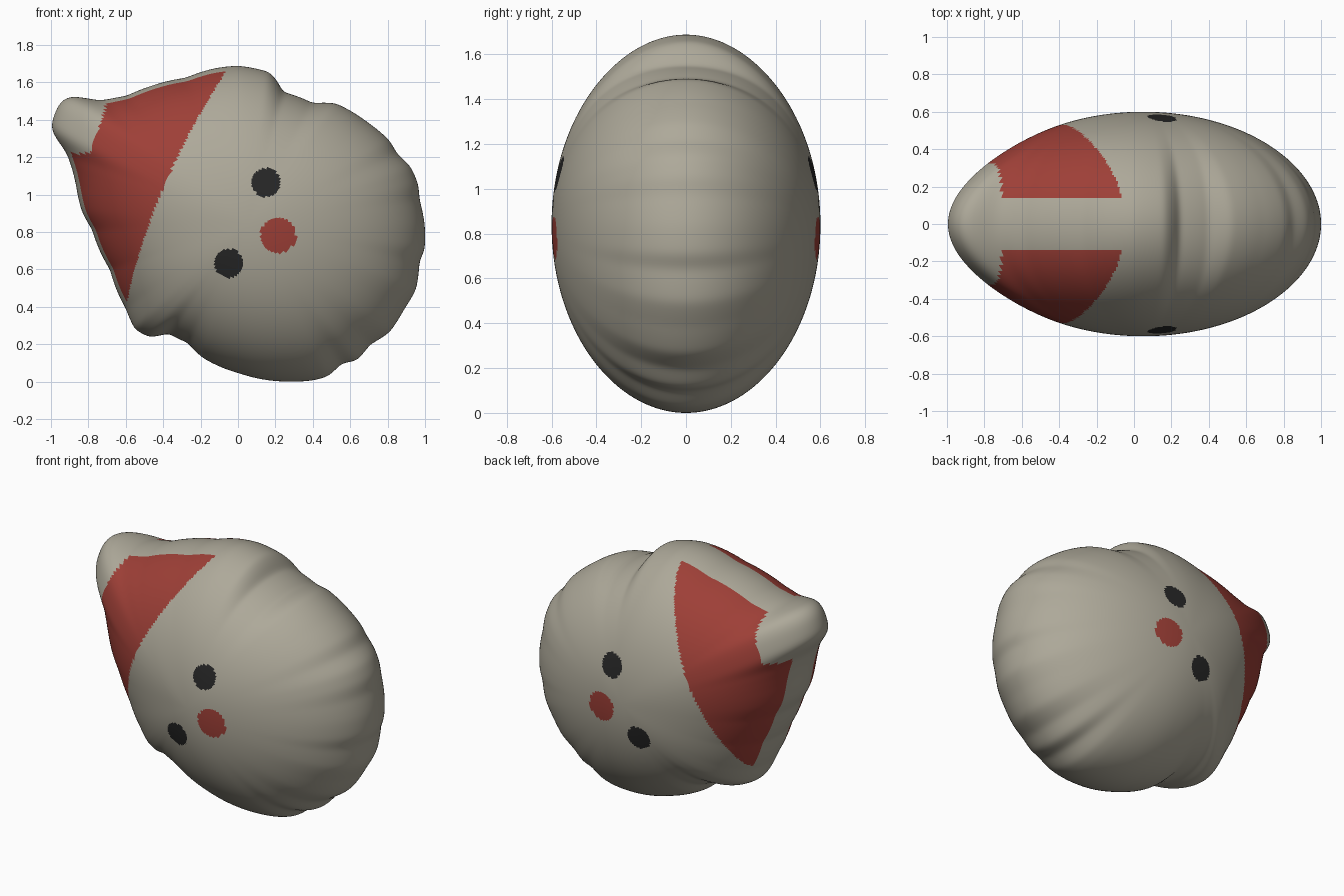
import bpy, bmesh, math

if "Cube" in bpy.data.objects:
    bpy.data.objects.remove(bpy.data.objects["Cube"])

# Side outline (x, z) of the plump body, clockwise from the ear
OUTLINE = [(-1, 1.36), (-.985, 1.42), (-.955, 1.49), (-.9, 1.53), (-.84, 1.522), (-.74, 1.5),
           (-.6, 1.527), (-.47, 1.58), (-.28, 1.625), (-.13, 1.675), (0, 1.69), (.17, 1.655),
           (.21, 1.607), (.24, 1.55), (.4, 1.49), (.52, 1.49), (.69, 1.39), (.81, 1.29),
           (.85, 1.22), (.925, 1.147), (.963, 1.056), (.97, .976), (.998, .84), (.998, .71),
           (.97, .644), (.952, .495), (.888, .388), (.81, .265), (.706, .2), (.636, .115),
           (.556, .1), (.48, .03), (.41, .01), (.25, .002), (.01, .045), (-.19, .13),
           (-.27, .21), (-.374, .26), (-.47, .238), (-.55, .28), (-.6, .393), (-.684, .6),
           (-.78, .815), (-.834, .91), (-.866, 1.056), (-.882, 1.126), (-.914, 1.227),
           (-.995, 1.335)]
CX, CZ, DEPTH = .05, .84, .6
N, RINGS = 400, 160


def material(name, rgb):
    m = bpy.data.materials.new(name)
    m.diffuse_color = (*rgb, 1)
    m.use_nodes = True
    m.node_tree.nodes["Principled BSDF"].inputs["Base Color"].default_value = m.diffuse_color
    return m


def smooth(values, sigma):
    w = int(sigma * 3)
    g = [math.exp(-.5 * (k / sigma) ** 2) for k in range(-w, w + 1)]
    t = sum(g)
    n = len(values)
    return [sum(g[k + w] * values[(i + k) % n] for k in range(-w, w + 1)) / t for i in range(n)]


def polar_radii():
    pts = sorted((math.atan2(z - CZ, x - CX) % math.tau, math.hypot(x - CX, z - CZ))
                 for x, z in OUTLINE)
    pts = [(pts[-1][0] - math.tau, pts[-1][1])] + pts + [(pts[0][0] + math.tau, pts[0][1])]
    out = []
    for i in range(N):
        a = math.tau * i / N
        for (a0, r0), (a1, r1) in zip(pts, pts[1:]):
            if a0 <= a <= a1:
                out.append(r0 + (r1 - r0) * (a - a0) / max(a1 - a0, 1e-6))
                break
    return out


raw = polar_radii()
edge = smooth(raw, 1.3)     # detailed rim with ear and bumps
core = smooth(raw, 16)      # soft inner shape


def colour(c):
    x, y, z = c
    # two dark eyes and a red nose on each side
    if math.hypot(x - .15, z - 1.065) < .077 or math.hypot(x + .05, z - .633) < .077:
        return 2
    if math.hypot(x - .215, z - .782) < .095:
        return 1
    # red cap patch, leaving the ear and the middle strip bare
    t = (z - .425) / 1.25
    ear = z > 1.22 and x < -.79 + (z - 1.22) * .32
    if t > 0 and x < -.594 + .26 * t + .28 * t * t and abs(y) > .135 and not ear:
        return 1
    return 0


# Body: rings swept from the front pole to the back pole
bm = bmesh.new()
rings = []
for j in range(1, RINGS):
    phi = math.pi * j / RINGS
    s = math.sin(phi)
    ring = []
    for i in range(N):
        a = math.tau * i / N
        r = s * (core[i] + (edge[i] - core[i]) * s ** 4)
        ring.append(bm.verts.new((CX + r * math.cos(a), -DEPTH * math.cos(phi),
                                  CZ + r * math.sin(a))))
    rings.append(ring)
for a, b in zip(rings, rings[1:]):
    for i in range(N):
        k = (i + 1) % N
        bm.faces.new((a[i], a[k], b[k], b[i]))
for ring, y in ((rings[0], -DEPTH), (rings[-1], DEPTH)):
    pole = bm.verts.new((CX, y, CZ))
    for i in range(N):
        bm.faces.new((ring[i], ring[(i + 1) % N], pole))
low = min(v.co.z for v in bm.verts)
for v in bm.verts:
    v.co.z -= low
bmesh.ops.recalc_face_normals(bm, faces=bm.faces[:])
for f in bm.faces:
    f.smooth = True
    f.material_index = colour(f.calc_center_median())
mesh = bpy.data.meshes.new("body")
bm.to_mesh(mesh)
bm.free()
for m in (material("warm grey", (.42, .395, .32)), material("red", (.34, .05, .038)),
          material("black", (.02, .02, .02))):
    mesh.materials.append(m)
body = bpy.data.objects.new("body", mesh)
bpy.context.collection.objects.link(body)
